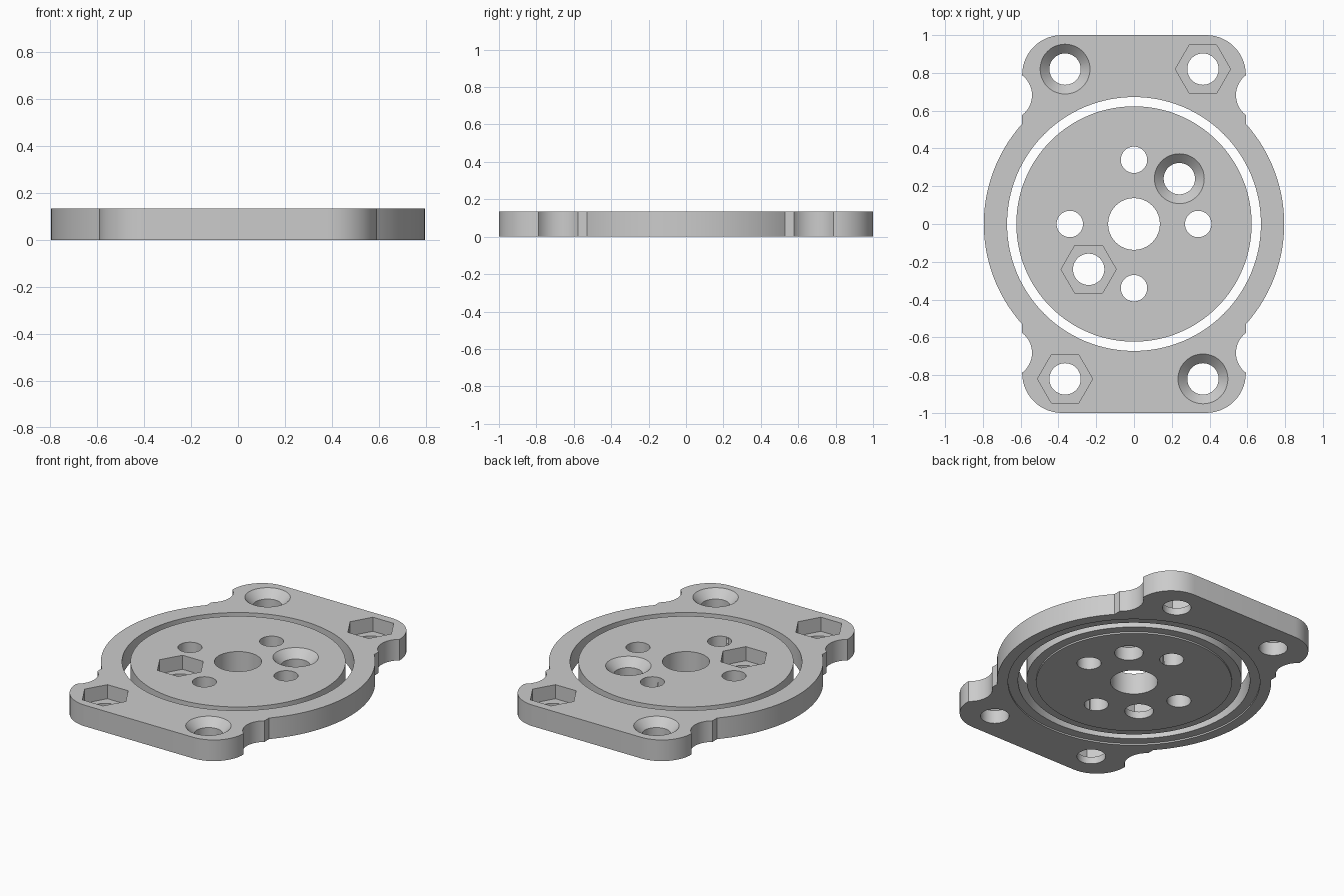
import bpy, bmesh
from math import sin, cos, pi, atan2, sqrt

if "Cube" in bpy.data.objects:
    bpy.data.objects.remove(bpy.data.objects["Cube"], do_unlink=True)

T = 0.135        # plate thickness
STEP = 0.01      # shallow step under the gap
LOW, HIGH = -0.1, 0.3

grey = bpy.data.materials.new("plain grey")
grey.use_nodes = True
COLOUR = (0.6, 0.6, 0.6, 1)
grey.diffuse_color = COLOUR
grey.node_tree.nodes["Principled BSDF"].inputs["Base Color"].default_value = COLOUR


def finish(name, bm):
    bmesh.ops.recalc_face_normals(bm, faces=bm.faces)
    mesh = bpy.data.meshes.new(name)
    bm.to_mesh(mesh)
    bm.free()
    mesh.materials.append(grey)
    ob = bpy.data.objects.new(name, mesh)
    bpy.context.collection.objects.link(ob)
    return ob


def turned(name, profile, x=0, y=0, sides=48):
    """Closed solid from (radius, height) pairs, bottom to top."""
    bm = bmesh.new()
    rings = [[bm.verts.new((x + r * cos(2 * pi * i / sides),
                            y + r * sin(2 * pi * i / sides), z))
              for i in range(sides)] for r, z in profile]
    for a, b in zip(rings, rings[1:]):
        for i in range(sides):
            j = (i + 1) % sides
            bm.faces.new((a[i], a[j], b[j], b[i]))
    bm.faces.new(rings[0][::-1])
    bm.faces.new(rings[-1])
    return finish(name, bm)


def cut(ob, cutter):
    cutter.hide_render = True
    mod = ob.modifiers.new("cut", 'BOOLEAN')
    mod.operation, mod.solver, mod.object = 'DIFFERENCE', 'EXACT', cutter
    bpy.ops.object.select_all(action='DESELECT')
    bpy.context.view_layer.objects.active = ob
    ob.select_set(True)
    bpy.ops.object.modifier_apply(modifier=mod.name)
    bpy.data.objects.remove(cutter, do_unlink=True)


def hole(ob, x, y, r):
    cut(ob, turned("hole_cutter", [(r, LOW), (r, HIGH)], x, y))


def countersink(ob, x, y):
    r, top, depth = 0.083, 0.132, 0.05
    cut(ob, turned("countersink_cutter",
                   [(r, LOW), (r, T - depth), (top, T), (top, HIGH)], x, y))


def nut_pocket(ob, x, y):
    hole(ob, x, y, 0.083)
    cut(ob, turned("hex_cutter", [(0.146, T - 0.09), (0.146, HIGH)], x, y, 6))


def arc(cx, cy, r, a0, a1, n):
    return [(cx + r * cos(a0 + (a1 - a0) * i / n),
             cy + r * sin(a0 + (a1 - a0) * i / n)) for i in range(n + 1)]


# Quarter outline: round flank, side notch, rounded corner
R, W, CORNER = 0.795, 0.592, 0.21
notch_r, notch_x, notch_y = 0.133, 0.673, 0.682
half = atan2(sqrt(notch_r ** 2 - (notch_x - W) ** 2), notch_x - W)
quarter = arc(0, 0, R, 0, atan2(sqrt(R * R - W * W), W), 20)
quarter += arc(notch_x, notch_y, notch_r, pi + half, pi - half, 14)
quarter += arc(W - CORNER, 1 - CORNER, CORNER, 0, pi / 2, 14)

# Mirror the quarter round both axes
upper = quarter + [(-x, y) for x, y in reversed(quarter)]
outline = upper + [(x, -y) for x, y in reversed(upper[1:-1])]

# Outer frame
bm = bmesh.new()
face = bm.faces.new([bm.verts.new((x, y, 0)) for x, y in outline])
side = bmesh.ops.extrude_face_region(bm, geom=[face], use_keep_orig=True)
bmesh.ops.translate(bm, vec=(0, 0, T),
                    verts=[v for v in side["geom"] if isinstance(v, bmesh.types.BMVert)])
frame = finish("outer_frame", bm)
cut(frame, turned("ring_cutter", [(0.73, LOW), (0.73, STEP), (0.672, STEP), (0.672, HIGH)],
                  sides=128))
for s in (1, -1):
    countersink(frame, -0.365 * s, 0.82 * s)
    nut_pocket(frame, 0.365 * s, 0.82 * s)

# Inner disc with centre bore and four small holes
disc = turned("inner_disc", [(0.567, 0), (0.567, STEP), (0.623, STEP), (0.623, T)], sides=128)
hole(disc, 0, 0, 0.137)
for x, y in ((1, 0), (0, 1), (-1, 0), (0, -1)):
    hole(disc, 0.34 * x, 0.34 * y, 0.07)
countersink(disc, 0.24, 0.24)
nut_pocket(disc, -0.24, -0.24)

# Smooth the curved walls, keep edges crisp
bpy.ops.object.select_all(action='DESELECT')
for ob in (frame, disc):
    ob.select_set(True)
bpy.context.view_layer.objects.active = frame
bpy.ops.object.shade_smooth_by_angle(angle=pi / 6)
